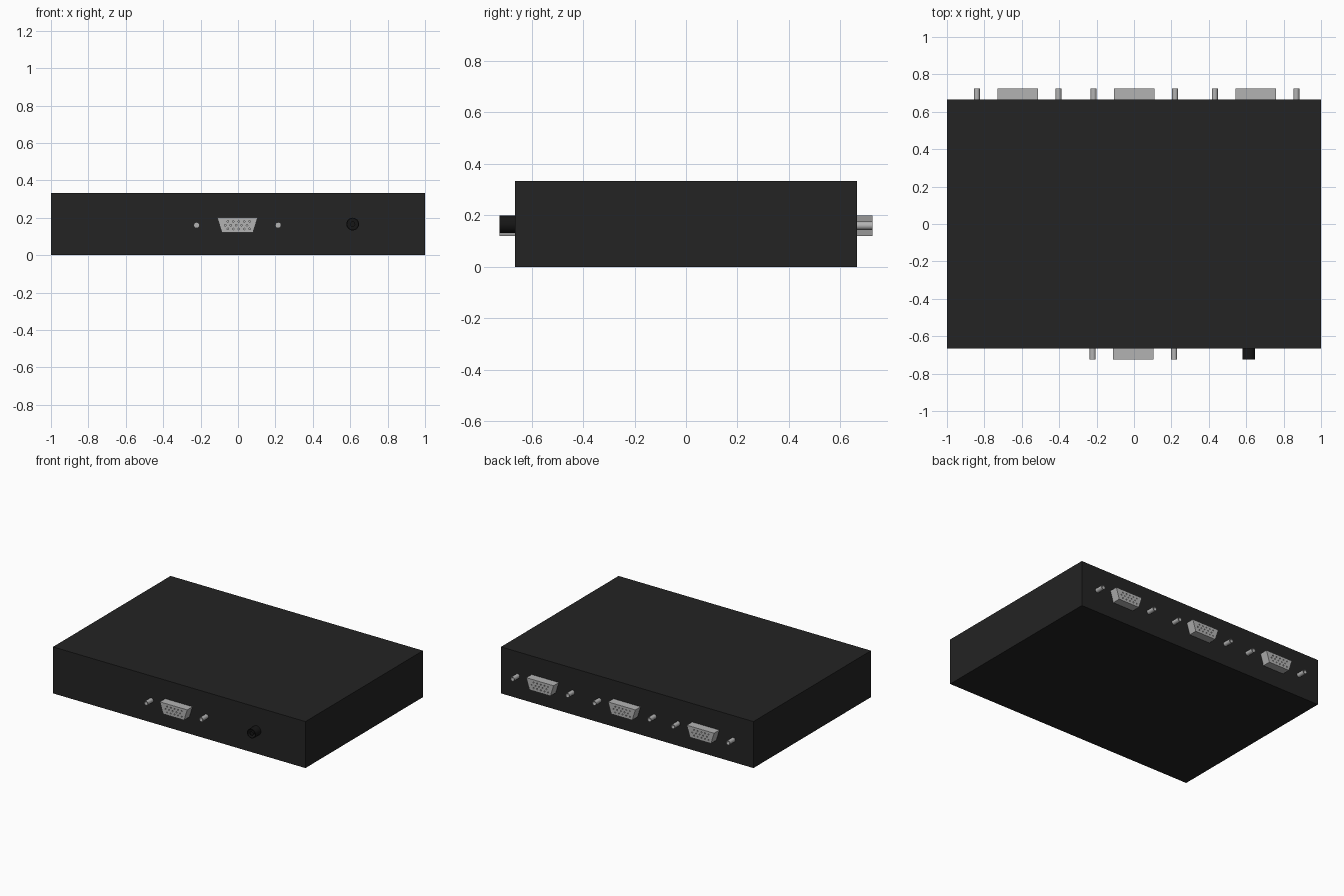
import bpy, bmesh, math
from mathutils import Matrix

if "Cube" in bpy.data.objects:
    bpy.data.objects.remove(bpy.data.objects["Cube"])

W, D, H = 2.0, 1.33, 0.333      # case size
OUT = 0.06                      # how far the sockets stick out
PORT_Z = 0.16


def material(name, value):
    m = bpy.data.materials.new(name)
    m.diffuse_color = (value, value, value, 1)
    m.use_nodes = True
    m.node_tree.nodes["Principled BSDF"].inputs["Base Color"].default_value = m.diffuse_color
    return m


case_black = material("case_black", 0.017)
metal = material("socket_metal", 0.45)
jack_black = material("jack_black", 0.008)


def add_object(name, bm, mat):
    bmesh.ops.recalc_face_normals(bm, faces=bm.faces)
    me = bpy.data.meshes.new(name)
    bm.to_mesh(me)
    bm.free()
    me.materials.append(mat)
    ob = bpy.data.objects.new(name, me)
    bpy.context.collection.objects.link(ob)
    return ob


def smooth(ob):
    bpy.ops.object.select_all(action='DESELECT')
    ob.select_set(True)
    bpy.context.view_layer.objects.active = ob
    bpy.ops.object.shade_smooth_by_angle(angle=math.radians(40))


def lathe(name, profile, mat, sides=24):
    """Revolve (radius, outward distance) points around an axis facing -y."""
    bm = bmesh.new()
    rings = []
    for r, out in profile:
        rings.append([bm.verts.new((r * math.cos(2 * math.pi * i / sides), -out,
                                    r * math.sin(2 * math.pi * i / sides)))
                      for i in range(sides)])
    for a, b in zip(rings, rings[1:]):
        for i in range(sides):
            j = (i + 1) % sides
            bm.faces.new((a[i], a[j], b[j], b[i]))
    bm.faces.new(rings[0])
    bm.faces.new(rings[-1])
    ob = add_object(name, bm, mat)
    smooth(ob)
    return ob


def place(ob, x, z, back=False):
    ob.location = (x, D / 2 if back else -D / 2, z)
    ob.rotation_euler.z = math.pi if back else 0


# Case
bm = bmesh.new()
bmesh.ops.create_cube(bm, size=1, matrix=Matrix.Translation((0, 0, H / 2))
                      @ Matrix.Diagonal((W, D, H, 1)))
add_object("case", bm, case_black)


# Trapezoid socket with three staggered rows of pin holes
def make_socket():
    bm = bmesh.new()
    outline = [(-0.108, 0.04), (0.108, 0.04), (0.083, -0.04), (-0.083, -0.04)]
    face = bm.faces.new([bm.verts.new((x, 0.01, z)) for x, z in outline])
    ext = bmesh.ops.extrude_face_region(bm, geom=[face], use_keep_orig=True)
    verts = [v for v in ext["geom"] if isinstance(v, bmesh.types.BMVert)]
    bmesh.ops.translate(bm, verts=verts, vec=(0, -OUT - 0.01, 0))
    socket = add_object("input_socket", bm, metal)

    bm = bmesh.new()
    for row in range(3):
        for col in range(5):
            x = (col - 2) * 0.029 + (0.007 if row % 2 == 0 else -0.007)
            bmesh.ops.create_cone(
                bm, cap_ends=True, segments=10, radius1=0.0045, radius2=0.0045, depth=0.05,
                matrix=Matrix.Translation((x, -OUT, (row - 1) * 0.02))
                @ Matrix.Rotation(math.pi / 2, 4, 'X'))
    holes = add_object("pin_hole_cutter", bm, jack_black)
    mod = socket.modifiers.new("pin_holes", 'BOOLEAN')
    mod.operation = 'DIFFERENCE'
    mod.object = holes
    bpy.context.view_layer.objects.active = socket
    bpy.ops.object.modifier_apply(modifier=mod.name)
    bpy.data.objects.remove(holes)
    return socket


socket = make_socket()
post = lathe("screw_post", [(0.016, -0.01), (0.016, OUT), (0.0135, OUT), (0.0135, 0.002)], metal, 20)

# One input on the front, three outputs on the back
ports = [("input", -0.003, False), ("output_1", 0.65, True),
         ("output_2", 0.002, True), ("output_3", -0.622, True)]
for name, x, back in ports:
    s = socket.copy()
    s.name = name + "_port"
    bpy.context.collection.objects.link(s)
    place(s, x, PORT_Z, back)
    for side, label in ((-1, "left"), (1, "right")):
        p = post.copy()
        p.name = f"{name}_{label}_screw_post"
        bpy.context.collection.objects.link(p)
        place(p, x + side * 0.218, PORT_Z, back)
bpy.data.objects.remove(socket)
bpy.data.objects.remove(post)

# Power jack: hollow barrel with a centre pin
barrel = lathe("power_jack", [(0.034, -0.01), (0.034, OUT), (0.029, OUT), (0.029, 0.005)],
               jack_black, 32)
place(barrel, 0.613, 0.166)
pin = lathe("power_pin", [(0.014, 0), (0.014, OUT - 0.004)], jack_black)
place(pin, 0.613, 0.166)
